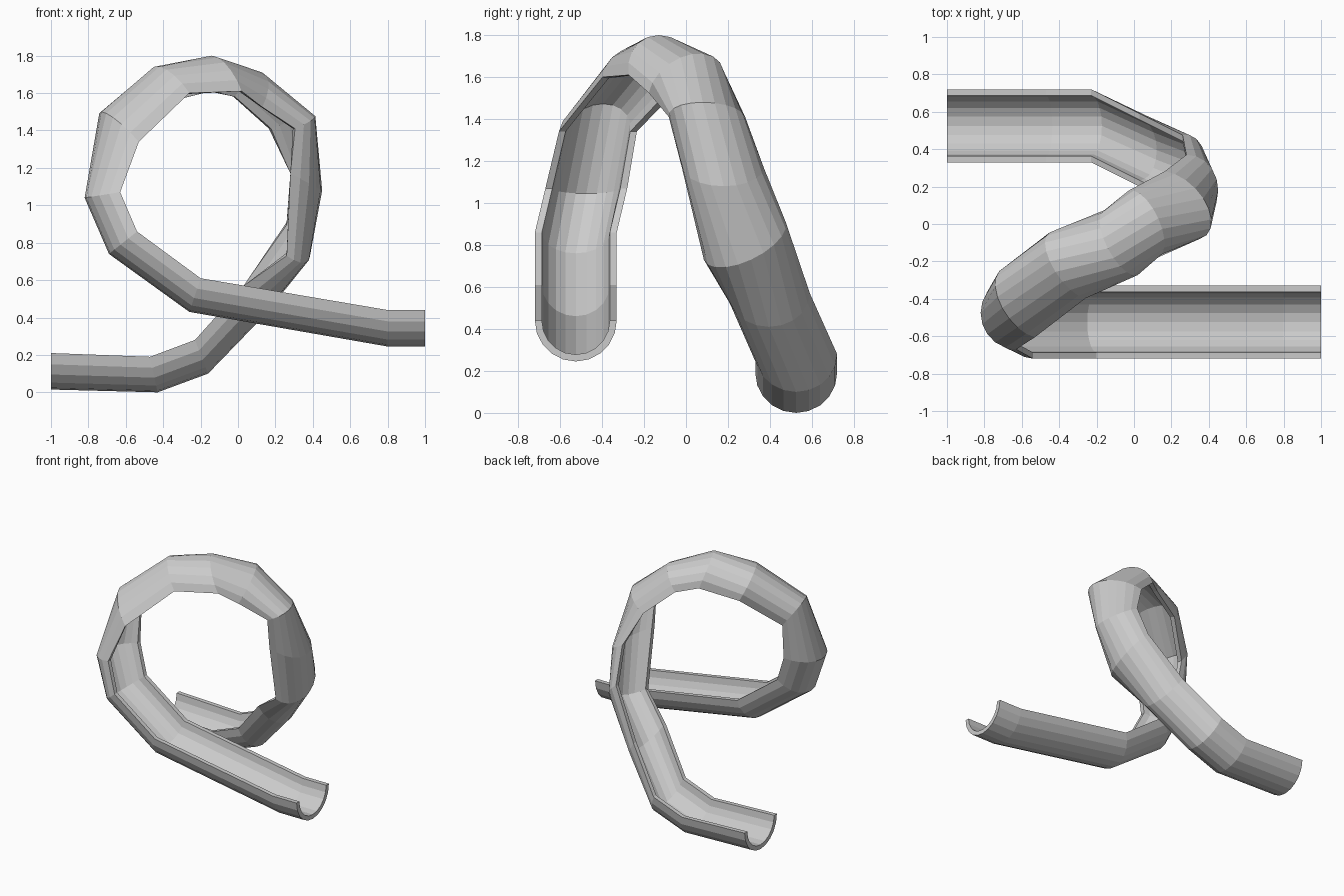
import bpy, bmesh, math
from mathutils import Vector

if "Cube" in bpy.data.objects:
    bpy.data.objects.remove(bpy.data.objects["Cube"])

R = 0.195       # outer radius of the trough
RATIO = 0.83    # inner radius / outer radius
SEG = 10        # facets across the half-pipe

# Ring stations along the path:
# rim centre (x, y, z), lowest outer point (x, y, z), sideways lean (x, z)
STATIONS = [
    ((-1.00, .525, .21), (-1.00, .525, .015), 0, 0),
    ((-.47, .525, .19), (-.43, .525, 0), 0, 0),
    ((-.23, .525, .28), (-.16, .525, .10), 0, 0),
    ((.03, .395, .57), (.14, .395, .41), 0, 0),
    ((.26, .28, .82), (.385, .31, .73), 0, .09),
    ((.28, .175, 1.17), (.45, .18, 1.08), 0, 0),
    ((.235, .10, 1.41), (.40, .08, 1.48), -.07, 0),
    ((.05, .0, 1.555), (.13, .03, 1.71), -.08, .03),
    ((-.07, -.10, 1.61), (-.14, -.13, 1.80), -.09, 0),
    ((-.34, -.22, 1.57), (-.45, -.20, 1.74), -.08, -.03),
    ((-.59, -.42, 1.34), (-.73, -.39, 1.50), -.06, 0),
    ((-.63, -.475, 1.07), (-.82, -.475, 1.04), 0, 0),
    ((-.54, -.525, .86), (-.69, -.525, .74), 0, 0),
    ((-.20, -.525, .61), (-.26, -.525, .43), 0, 0),
    ((.80, -.525, .44), (.80, -.525, .245), 0, 0),
    ((1.00, -.525, .44), (1.00, -.525, .245), 0, 0),
]

# Half-pipe profile as (sideways, down) factors: outer arc, then inner arc back
arc = [(math.cos(math.pi * i / SEG), math.sin(math.pi * i / SEG)) for i in range(SEG + 1)]
profile = arc + [(a * RATIO, b * RATIO) for a, b in reversed(arc)]

bm = bmesh.new()
rings = []
for centre, bottom, lean_x, lean_z in STATIONS:
    c = Vector(centre)
    down = Vector(bottom) - c
    side = Vector((lean_x, math.sqrt(R * R - lean_x ** 2), lean_z))
    rings.append([bm.verts.new(c + side * a + down * b) for a, b in profile])

# Skin between neighbouring rings
n = len(profile)
for r0, r1 in zip(rings, rings[1:]):
    for i in range(n):
        j = (i + 1) % n
        bm.faces.new((r0[i], r0[j], r1[j], r1[i]))

# End caps, one quad per facet of the wall
for ring in (rings[0], rings[-1]):
    for i in range(SEG):
        bm.faces.new((ring[i], ring[i + 1], ring[n - 2 - i], ring[n - 1 - i]))

bmesh.ops.recalc_face_normals(bm, faces=bm.faces)
mesh = bpy.data.meshes.new("loop_trough")
bm.to_mesh(mesh)
bm.free()
bpy.context.collection.objects.link(bpy.data.objects.new("loop_trough", mesh))
